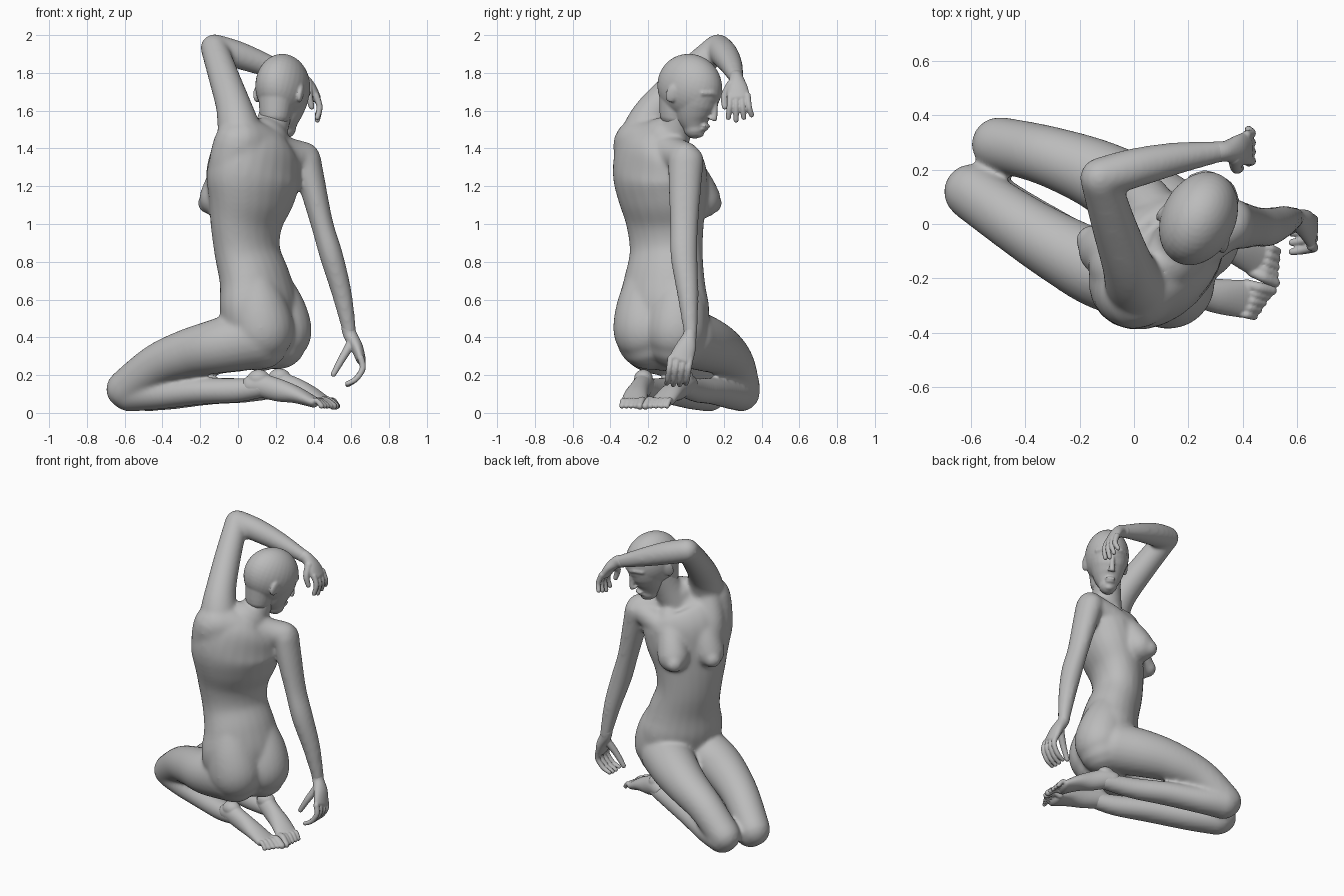
import bpy, bmesh, math
from mathutils import Vector, Matrix

grey = bpy.data.materials.new("clay_grey")
grey.diffuse_color = (0.5, 0.5, 0.5, 1)
SIDES, STEPS = 24, 6


def spline(pts):
    """Catmull-Rom interpolation of position, radii and angle together."""
    p = [pts[0]] + pts + [pts[-1]]
    out = []
    for i in range(1, len(p) - 2):
        for s in range(STEPS):
            t = s / STEPS
            out.append([0.5 * (2*b + (c-a)*t + (2*a-5*b+4*c-d)*t*t + (3*b-a-3*c+d)*t**3)
                        for a, b, c, d in zip(p[i-1], p[i], p[i+1], p[i+2])])
    return out + [list(pts[-1])]


def tube(bm, pts, ang=0):
    """Rounded elliptical loft; points are x, y, z, side radius, depth radius, side angle."""
    full = []
    for p in pts:
        p = list(p)
        if len(p) == 4:
            p.append(p[3])
        if len(p) == 5:
            p.append(ang)
        full.append(p)
    rows = spline(full)
    pos = [Vector(r[:3]) for r in rows]
    n = len(rows)
    rings = []
    for i, r in enumerate(rows):
        t = (pos[min(i+1, n-1)] - pos[max(i-1, 0)]).normalized()
        ref = Vector((math.cos(math.radians(r[5])), math.sin(math.radians(r[5])), 0))
        u = (ref - t * ref.dot(t)).normalized()
        v = t.cross(u)
        cap = [(math.sin(k), math.cos(k)) for k in (0, 0.4, 0.8, 1.2, 1.5)]
        e = min(r[3], r[4])
        if i == 0:
            stack = [(-e * s, c) for s, c in reversed(cap)]
        elif i == n - 1:
            stack = [(e * s, c) for s, c in cap]
        else:
            stack = [(0, 1)]
        for off, k in stack:
            rings.append([bm.verts.new(pos[i] + t * off
                          + u * r[3] * k * math.cos(2 * math.pi * j / SIDES)
                          + v * r[4] * k * math.sin(2 * math.pi * j / SIDES)) for j in range(SIDES)])
    for a, b in zip(rings, rings[1:]):
        for j in range(SIDES):
            bm.faces.new((a[j], a[(j+1) % SIDES], b[(j+1) % SIDES], b[j]))
    bm.faces.new(list(reversed(rings[0])))
    bm.faces.new(rings[-1])


def ball(bm, c, r, turn=0):
    m = (Matrix.Translation(c) @ Matrix.Rotation(math.radians(turn), 4, 'Z')
         @ Matrix.Diagonal((*r, 1)))
    bmesh.ops.create_uvsphere(bm, u_segments=32, v_segments=20, radius=1, matrix=m)


def fuse(name, bm, voxel, smooth, matrix=None):
    """Merge the overlapping forms into one smooth skin."""
    bmesh.ops.recalc_face_normals(bm, faces=bm.faces)
    if matrix:
        bm.transform(matrix)
    me = bpy.data.meshes.new(name)
    bm.to_mesh(me)
    bm.free()
    ob = bpy.data.objects.new(name, me)
    bpy.context.collection.objects.link(ob)
    rm = ob.modifiers.new("skin", 'REMESH')
    rm.mode, rm.voxel_size = 'VOXEL', voxel
    sm = ob.modifiers.new("soften", 'SMOOTH')
    sm.factor, sm.iterations = 0.5, smooth
    bpy.context.view_layer.update()
    done = bpy.data.meshes.new_from_object(ob.evaluated_get(bpy.context.evaluated_depsgraph_get()))
    ob.modifiers.clear()
    ob.data = done
    done.materials.clear()
    done.materials.append(grey)
    done.polygons.foreach_set("use_smooth", [True] * len(done.polygons))
    done.update()
    return ob


# torso, twisting from the hips to the shoulders
bm = bmesh.new()
tube(bm, [(.115, -.11, .36, .20, .14, 58), (.12, -.11, .46, .25, .17, 58),
          (.11, -.12, .57, .26, .185, 58), (.09, -.115, .70, .23, .172, 58),
          (.05, -.105, .85, .208, .157, 56), (.045, -.11, 1.0, .227, .167, 52),
          (.07, -.125, 1.15, .267, .2, 47), (.09, -.14, 1.28, .285, .21, 43),
          (.13, -.145, 1.39, .25, .165, 42), (.15, -.12, 1.45, .13, .11, 42)])
# seat
tube(bm, [(.065, -.195, .74, .11), (.1, -.212, .57, .155), (.127, -.215, .44, .170),
          (.12, -.20, .38, .152)], 58)
tube(bm, [(.155, -.035, .74, .095), (.2, -.04, .57, .148), (.227, -.05, .44, .163),
          (.215, -.05, .38, .15)], 58)
# chest
tube(bm, [(.0, -.13, 1.36, .09), (-.075, -.105, 1.22, .095), (-.108, -.095, 1.135, .098)], 45)
tube(bm, [(.13, -.01, 1.33, .08), (.065, .055, 1.2, .095), (.035, .085, 1.13, .1)], 45)
ball(bm, (-.157, -.06, 1.11), (.056, .056, .056))
ball(bm, (-.005, .135, 1.11), (.056, .056, .056))
tube(bm, [(.06, .04, 1.22, .08), (.2, .03, 1.3, .075), (.33, .01, 1.34, .075)], 90)
tube(bm, [(-.075, -.13, 1.16, .09), (-.07, -.16, 1.3, .095), (-.02, -.2, 1.46, .09)])
tube(bm, [(-.01, -.22, 1.10, .09), (-.03, -.24, 1.28, .125), (0, -.255, 1.42, .132)])
# neck and shoulders
tube(bm, [(.14, -.11, 1.38, .11), (.18, -.05, 1.52, .09), (.215, .0, 1.64, .085)])
tube(bm, [(.15, -.13, 1.40, .11), (.26, -.06, 1.37, .09), (.35, -.005, 1.35, .085)], 130)
tube(bm, [(.14, -.16, 1.39, .13), (.07, -.21, 1.42, .13), (.02, -.25, 1.43, .13)], 130)
# raised arm
tube(bm, [(.03, -.25, 1.38, .13), (.002, -.21, 1.52, .112), (-.025, -.145, 1.63, .094),
          (-.075, .0, 1.78, .082), (-.125, .165, 1.932, .073)])
tube(bm, [(-.125, .17, 1.932, .074), (0, .205, 1.895, .073), (.15, .24, 1.84, .06),
          (.33, .268, 1.77, .038)], 100)
# lowered arm
tube(bm, [(.36, 0, 1.34, .08, .095), (.39, -.005, 1.22, .072, .088), (.445, -.01, 1.0, .06, .075),
          (.495, -.01, .83, .062, .072), (.55, .01, .63, .053, .057), (.592, .025, .42, .036, .037)])
# thighs
tube(bm, [(.1, -.2, .40, .17), (-.1, -.175, .355, .146), (-.27, -.093, .315, .128),
          (-.43, .005, .25, .114), (-.595, .118, .125, .104)], 60)
tube(bm, [(.15, 0, .40, .16), (0, .105, .365, .147), (-.15, .188, .325, .128),
          (-.33, .254, .255, .11), (-.495, .292, .125, .102)], 60)
# calves
tube(bm, [(-.575, .12, .108, .102), (-.42, .035, .1, .09, .082), (-.2, -.08, .115, .082, .072),
          (0, -.175, .12, .065), (.13, -.23, .135, .053)], 60)
tube(bm, [(-.48, .292, .107, .1), (-.35, .245, .1, .088, .082), (-.15, .15, .115, .082, .072),
          (.05, .06, .12, .065), (.23, -.01, .135, .053)], 65)
fuse("body", bm, .011, 16)

# head, modelled upright then turned and bowed
bm = bmesh.new()
ball(bm, (0, 0, 0), (.135, .182, .172))
tube(bm, [(0, .06, -.02, .118, .12), (0, .068, -.08, .108, .118), (0, .09, -.14, .086, .094),
          (0, .118, -.185, .058, .06)])
tube(bm, [(0, -.05, -.06, .1), (0, -.02, -.16, .085)])
tube(bm, [(0, .168, .005, .013), (0, .188, -.05, .015), (0, .205, -.092, .019, .015)])
ball(bm, (0, .176, -.146), (.034, .018, .010))
ball(bm, (0, .172, -.165), (.03, .018, .010))
ball(bm, (0, .155, -.2), (.03, .025, .022))
for s in (-1, 1):
    tube(bm, [(s*.02, .168, .03, .014), (s*.055, .155, .035, .014), (s*.09, .125, .02, .014)], 90)
    ball(bm, (s*.128, -.02, -.05), (.014, .034, .05), s*15)
    ball(bm, (s*.014, .192, -.096), (.011, .012, .01))
fuse("head", bm, .007, 6, Matrix.Translation((.237, .02, 1.727))
     @ Matrix.Rotation(math.radians(-27), 4, 'Z') @ Matrix.Rotation(math.radians(-25), 4, 'X'))

# lowered hand
bm = bmesh.new()
tube(bm, [(.583, .023, .45, .036), (.595, .02, .41, .036, .036), (.628, .0, .35, .054, .033),
          (.65, -.025, .285, .064, .026)], 90)
for i in range(4):
    y = .022 - .034 * i
    tube(bm, [(.65, y, .29, .018), (.66, y-.008, .235, .016), (.625, y-.016, .18, .015),
              (.58, y-.022, .145 + .007*abs(i-1.5), .013)], 90)
tube(bm, [(.6, 0, .37, .025), (.55, -.03, .285, .02), (.505, -.045, .205, .015)], 90)
fuse("lowered_hand", bm, .005, 3)

# raised hand
bm = bmesh.new()
tube(bm, [(.30, .264, 1.78, .04), (.335, .267, 1.768, .038), (.38, .272, 1.725, .054, .032),
          (.412, .277, 1.67, .062, .026)], 90)
for i in range(4):
    y = .235 + .03 * i
    tube(bm, [(.412, y, 1.68, .018), (.432, y + .004*(i-1), 1.62, .016),
              (.42, y + .011*(i-1), 1.55 + .014*abs(i-1), .014)], 90)
tube(bm, [(.37, .24, 1.74, .025), (.375, .205, 1.68, .02), (.39, .205, 1.62, .015)], 90)
fuse("raised_hand", bm, .005, 3)


def foot(name, heel, mid, front, ang, inner):
    """Foot pointing back with five toes; inner is the big toe side."""
    h, m, f = Vector(heel), Vector(mid), Vector(front)
    side = Vector((math.cos(math.radians(ang)), math.sin(math.radians(ang)), 0)) * inner
    fwd = Vector((math.sin(math.radians(ang)), -math.cos(math.radians(ang)), 0))
    b = bmesh.new()
    tube(b, [(*(h - fwd*.05), .052, .055), (*h, .054, .062), (*(h.lerp(m, .5)), .055, .06),
             (*m, .064, .045), (*f, .07, .03)], ang)
    ball(b, h + Vector((-.01, 0, .035)), (.06, .05, .05))
    for i in range(5):
        base = f + side * (.054 - .027 * i)
        r = .02 if i == 0 else .014
        tip = base + fwd * (.095 - .010 * i)
        tube(b, [(*base, r), (*(base.lerp(tip, .5) + Vector((0, 0, .008))), r),
                 (tip.x, tip.y, .036, r)], ang)
    fuse(name, b, .006, 3)


foot("left_foot", (.12, -.225, .145), (.31, -.265, .095), (.40, -.275, .058), 77, 1)
foot("right_foot", (.23, -.01, .15), (.38, -.085, .1), (.455, -.125, .06), 64, -1)
